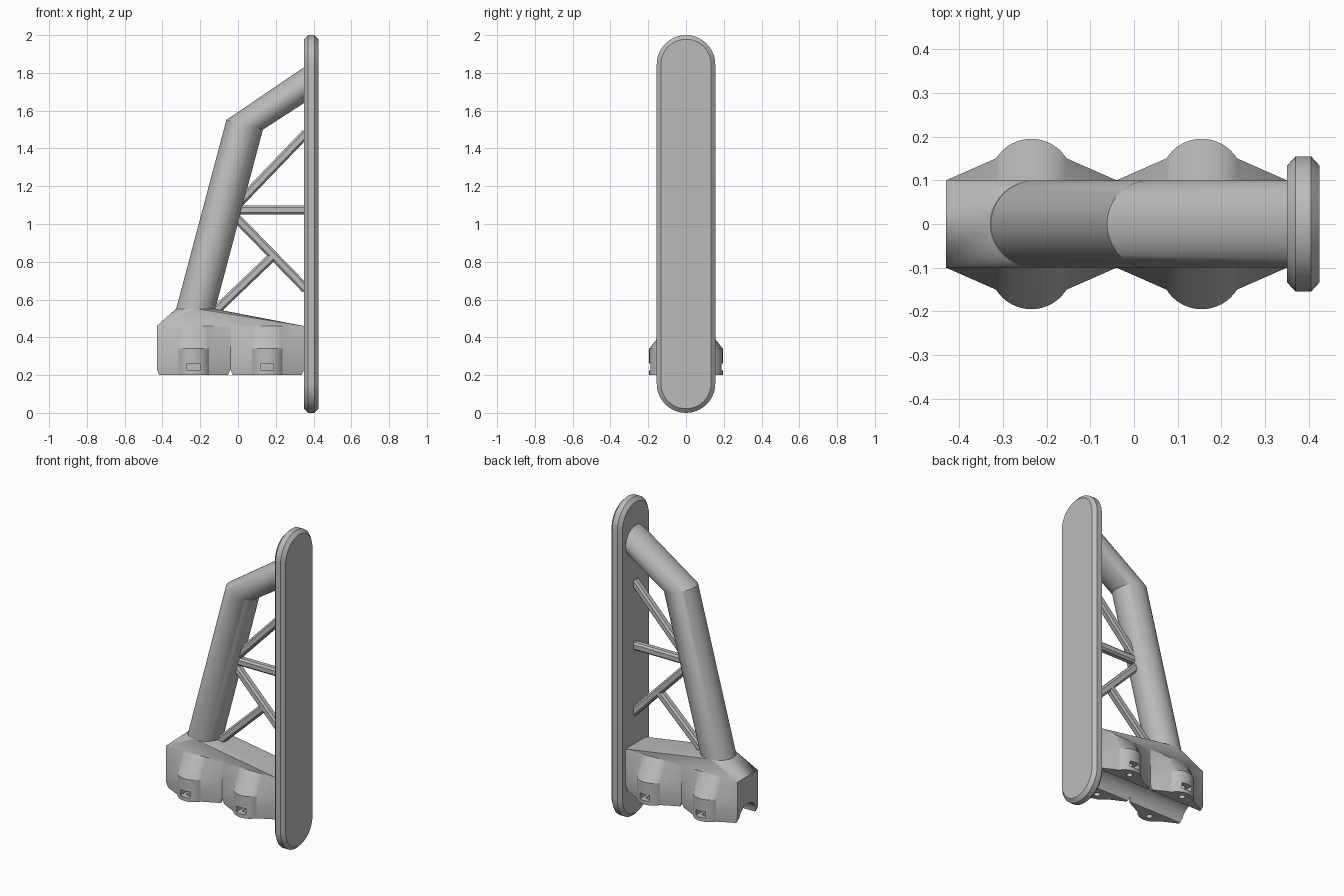
import bpy, bmesh, math
from mathutils import Vector

cube = bpy.data.objects.get("Cube")
if cube:
    bpy.data.objects.remove(cube, do_unlink=True)

grey = bpy.data.materials.new("light grey")
grey.use_nodes = True
colour = (0.5, 0.5, 0.5, 1)
grey.diffuse_color = colour
grey.node_tree.nodes["Principled BSDF"].inputs["Base Color"].default_value = colour


def finish(name, bm):
    """Turn a bmesh into a named grey object."""
    bmesh.ops.recalc_face_normals(bm, faces=bm.faces)
    mesh = bpy.data.meshes.new(name)
    bm.to_mesh(mesh)
    bm.free()
    mesh.materials.append(grey)
    obj = bpy.data.objects.new(name, mesh)
    bpy.context.collection.objects.link(obj)
    return obj


def loft(name, rings):
    """Skin a stack of equal rings and cap both ends."""
    bm = bmesh.new()
    loops = [[bm.verts.new(p) for p in ring] for ring in rings]
    n = len(loops[0])
    for a, b in zip(loops, loops[1:]):
        for i in range(n):
            j = (i + 1) % n
            bm.faces.new((a[i], a[j], b[j], b[i]))
    bm.faces.new(loops[0][::-1])
    bm.faces.new(loops[-1])
    return finish(name, bm)


def circle(center, u, v, n=48, phase=0.0):
    c, u, v = Vector(center), Vector(u), Vector(v)
    angles = [2 * math.pi * (i + phase) / n for i in range(n)]
    return [c + u * math.cos(a) + v * math.sin(a) for a in angles]


def smooth(obj):
    bpy.ops.object.select_all(action='DESELECT')
    obj.select_set(True)
    bpy.context.view_layer.objects.active = obj
    bpy.ops.object.shade_smooth_by_angle(angle=math.radians(28))


def cut(obj, cutter):
    """Subtract a cutter, then discard it."""
    cutter.hide_render = True
    mod = obj.modifiers.new("cut", 'BOOLEAN')
    mod.operation = 'DIFFERENCE'
    mod.solver = 'EXACT'
    mod.object = cutter
    bpy.context.view_layer.objects.active = obj
    bpy.ops.object.modifier_apply(modifier=mod.name)
    bpy.data.objects.remove(cutter, do_unlink=True)


def box(name, x, y, z, sx, sy, sz):
    corners = [(-1, -1), (1, -1), (1, 1), (-1, 1)]
    return loft(name, [[(x + a * sx / 2, y + b * sy / 2, z + k * sz / 2)
                        for a, b in corners] for k in (-1, 1)])


# Rounded end plate with chamfered rims
def stadium(x, r, straight=0.845, n=24):
    pts = []
    for side, start in ((1, 0), (-1, math.pi)):
        for i in range(n + 1):
            a = start + math.pi * i / n
            pts.append((x, r * math.cos(a), 1 + side * straight + r * math.sin(a)))
    return pts


R = 0.155
plate = loft("end_plate", [stadium(0.35, R - 0.022), stadium(0.37, R),
                           stadium(0.405, R), stadium(0.425, R - 0.022)])
smooth(plate)

# Bent main tube
foot, bend = Vector((-0.24, 0, 0.49)), Vector((0.035, 0, 1.525))
axis = (bend - foot).normalized()
across = Vector((axis.z, 0, -axis.x)) * 0.1
side = Vector((0, 0.1, 0))
smooth(loft("main_tube", [circle(foot, across, side),
                          circle(bend, across, side),
                          circle((0.36, 0, 1.742), (0, 0, -0.095), side)]))


# Bracing struts, chamfered square bars
def strut(name, x0, z0, x1, z1, w=0.024):
    a, b = Vector((x0, 0, z0)), Vector((x1, 0, z1))
    d = (b - a).normalized()
    u, v = Vector((d.z, 0, -d.x)), Vector((0, 1, 0))
    c = w * 0.55
    section = [(w, c), (c, w), (-c, w), (-w, c),
               (-w, -c), (-c, -w), (c, -w), (w, -c)]
    return loft(name, [[p + u * s + v * t for s, t in section] for p in (a, b)])


strut("upper_strut", -0.02, 1.085, 0.36, 1.48)
strut("level_strut", -0.05, 1.075, 0.36, 1.075)
strut("lower_strut", -0.04, 1.065, 0.36, 0.655)
strut("foot_strut", -0.14, 0.52, 0.185, 0.83)

# Sloping saddle joining the tube to the clamps
bm = bmesh.new()
for x in (-0.43, 0.35):
    for y in (-0.1, 0.1):
        bm.verts.new((x, y, 0.46))
        bm.verts.new((x * 0.97, y * 0.9, 0.4))
for p in circle((-0.225, 0, 0.55), (0.104, 0, 0), (0, 0.1, 0)):
    bm.verts.new(p)
hull = bmesh.ops.convex_hull(bm, input=bm.verts)
bmesh.ops.delete(bm, geom=[g for g in hull["geom_interior"]
                           if isinstance(g, bmesh.types.BMVert)], context='VERTS')
smooth(finish("saddle", bm))


# Two clamps with bolt bulges on both sides
def clamp_outline():
    half = [(0.195, 0.1)]
    for i in range(17):
        a = math.radians(32 + 116 * i / 16)
        half.append((0.095 * math.cos(a), 0.1 + 0.095 * math.sin(a)))
    half.append((-0.195, 0.1))
    return half + [(-x, -y) for x, y in half]


def clamp(name, cx):
    outline = clamp_outline()

    def ring(z, inset=0.0, limit=1.0):
        return [(cx + max(-0.195 + inset, min(0.195 - inset, x)),
                 max(-limit, min(limit, y)), z) for x, y in outline]

    obj = loft(name, [ring(0.2, 0.013), ring(0.23), ring(0.34), ring(0.46, limit=0.1)])
    # Rail channel
    cut(obj, loft("channel_cutter", [circle((x, 0, 0.2), (0, 0.088, 0), (0, 0, 0.088))
                                     for x in (cx - 0.3, cx + 0.3)]))
    # Nut slots and bolt holes
    for s in (-1, 1):
        cut(obj, box("slot_cutter", cx, s * 0.18, 0.243, 0.068, 0.11, 0.038))
        cut(obj, loft("bolt_cutter", [circle((cx, s * 0.145, z), (0.018, 0, 0),
                                             (0, 0.018, 0), 20)
                                      for z in (0.15, 0.3)]))
    smooth(obj)


clamp("outer_clamp", -0.235)
clamp("inner_clamp", 0.155)
